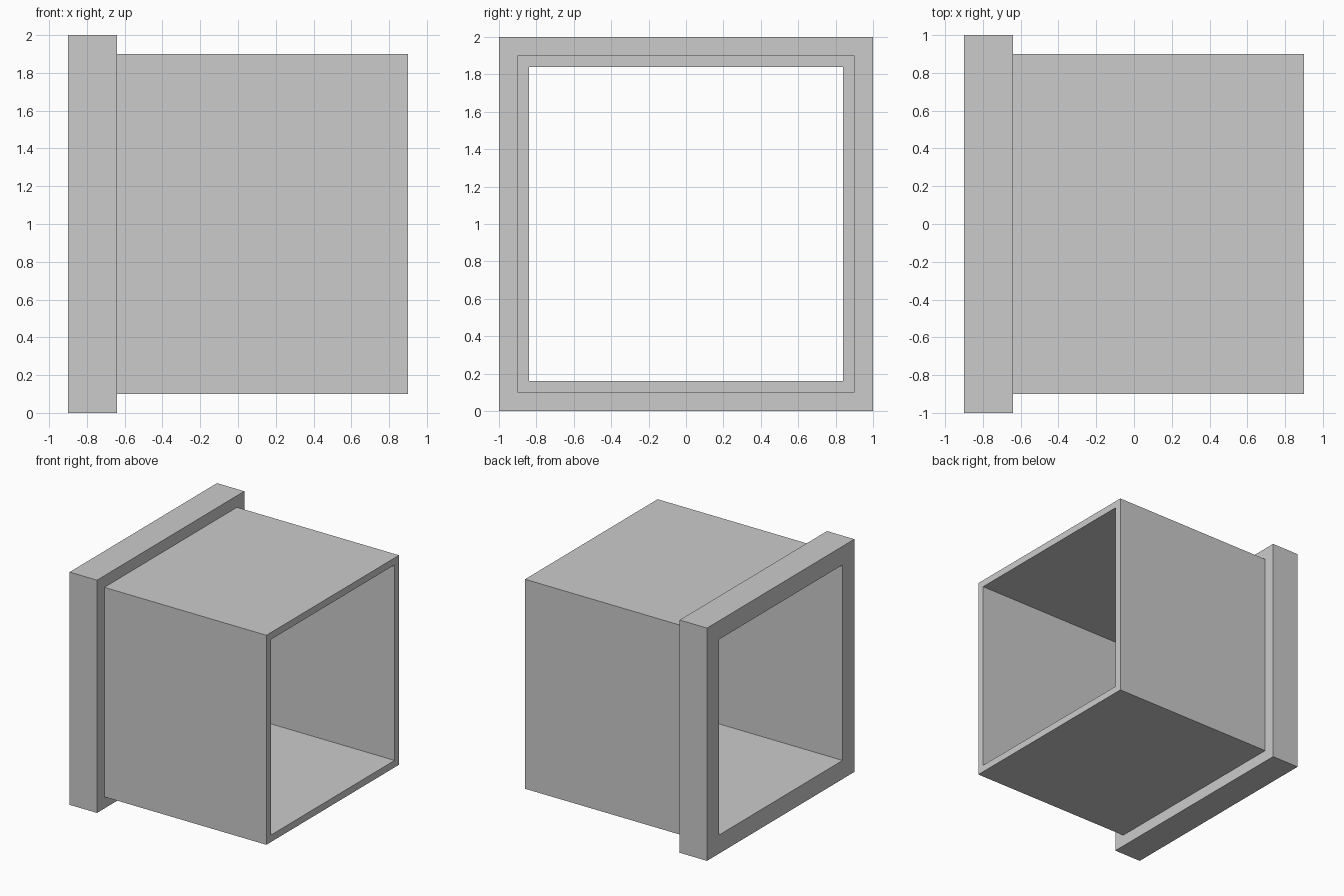
import bpy, bmesh

if "Cube" in bpy.data.objects:
    bpy.data.objects.remove(bpy.data.objects["Cube"])

# Wall section of the duct: (position along x, half-width of the square)
section = [(-0.9, 0.84), (-0.9, 1.0), (-0.64, 1.0),
           (-0.64, 0.9), (0.9, 0.9), (0.9, 0.84)]
corners = [(-1, -1), (1, -1), (1, 1), (-1, 1)]


def square_sweep(name, section, centre_z):
    """Carry a closed wall section around a square, with mitred corners."""
    bm = bmesh.new()
    rings = [[bm.verts.new((x, sy * h, centre_z + sz * h)) for sy, sz in corners]
             for x, h in section]
    for i, ring in enumerate(rings):
        following = rings[(i + 1) % len(rings)]
        for j in range(4):
            k = (j + 1) % 4
            bm.faces.new((ring[j], ring[k], following[k], following[j]))
    bmesh.ops.recalc_face_normals(bm, faces=bm.faces)
    mesh = bpy.data.meshes.new(name)
    bm.to_mesh(mesh)
    bm.free()
    obj = bpy.data.objects.new(name, mesh)
    bpy.context.collection.objects.link(obj)
    return obj


# Open square duct with a raised flange at the left end
square_sweep("flanged_duct", section, 1.0)
